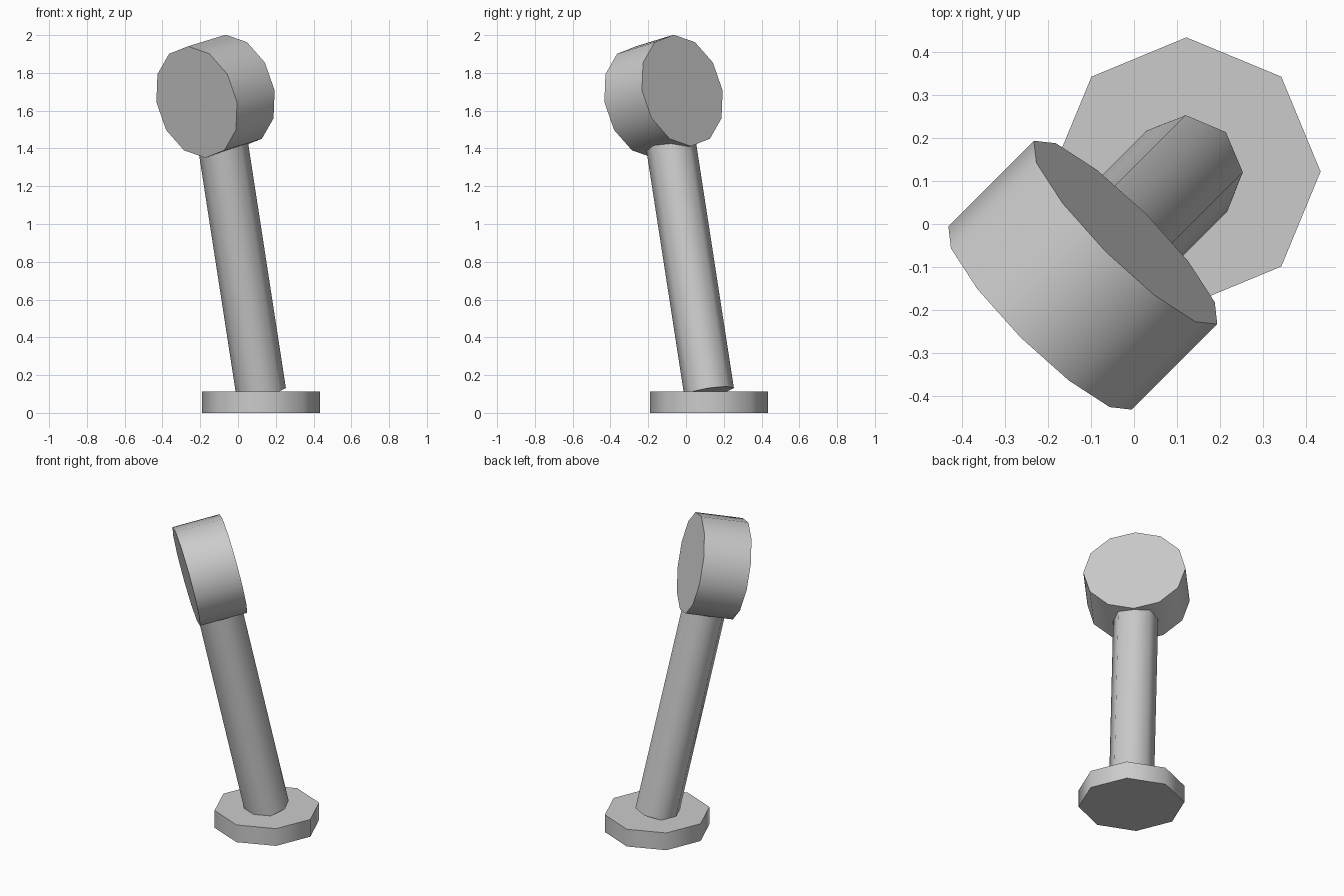
import bpy
import bmesh
import math
from mathutils import Matrix, Vector

cube = bpy.data.objects.get("Cube")
if cube:
    bpy.data.objects.remove(cube, do_unlink=True)

# Single flat colour
grey = bpy.data.materials.new("plain_grey")
grey.use_nodes = True
colour = (0.6, 0.6, 0.6, 1)
grey.diffuse_color = colour
grey.node_tree.nodes["Principled BSDF"].inputs["Base Color"].default_value = colour


def cylinder(name, sides, radius, depth, matrix):
    """Capped cylinder with smooth sides and sharp rims."""
    bm = bmesh.new()
    bmesh.ops.create_cone(bm, cap_ends=True, segments=sides, radius1=radius,
                          radius2=radius, depth=depth, matrix=matrix)
    bmesh.ops.recalc_face_normals(bm, faces=bm.faces)
    mesh = bpy.data.meshes.new(name)
    bm.to_mesh(mesh)
    bm.free()
    mesh.materials.append(grey)
    obj = bpy.data.objects.new(name, mesh)
    bpy.context.collection.objects.link(obj)
    bpy.ops.object.select_all(action='DESELECT')
    obj.select_set(True)
    bpy.context.view_layer.objects.active = obj
    bpy.ops.object.shade_smooth_by_angle(angle=math.radians(50))
    return obj


foot = Vector((0.122, 0.122, 0))
base_height = 0.112
reach = 1.601          # pole foot to head centre

# The pole and head share one lean towards the front right
lean = Matrix.Rotation(math.radians(12.3), 4, Vector((1, -1, 0)))
pole_start = foot + Vector((0, 0, base_height))
pole_dir = lean @ Vector((0, 0, 1))

# Octagonal base plate
cylinder("base", 8, 0.3125, base_height,
         Matrix.Translation(foot + Vector((0, 0, base_height / 2))))

# Leaning pole, ending inside the head
cylinder("pole", 8, 0.133, reach,
         Matrix.Translation(pole_start + pole_dir * reach / 2) @ lean)

# Drum-shaped head, square to the pole
across = Matrix.Rotation(math.radians(45), 4, 'Z') @ Matrix.Rotation(math.radians(90), 4, 'Y')
cylinder("head", 12, 0.302, 0.288,
         Matrix.Translation(pole_start + pole_dir * reach) @ lean @ across)
